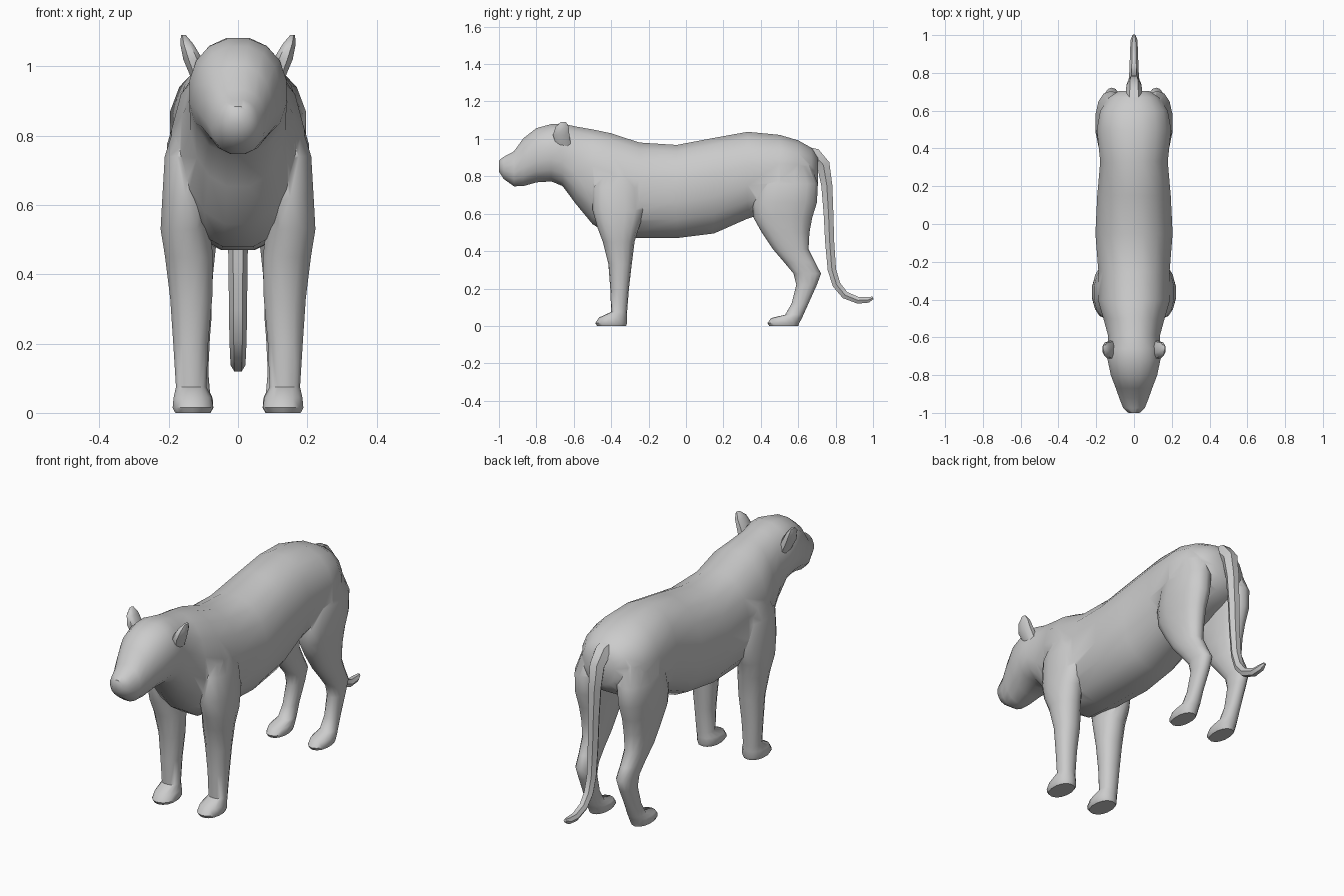
import bpy, bmesh, math

if "Cube" in bpy.data.objects:
    bpy.data.objects.remove(bpy.data.objects["Cube"])


def loft(name, rings, upright, sides=14, power=2.2, mirror=False):
    """Skin rings (pos, a0, a1, x0, x1); pos runs along z if upright, else along y."""
    bm = bmesh.new()
    for side in ((1, -1) if mirror else (1,)):
        loops = []
        for p, a0, a1, x0, x1 in rings:
            loop = []
            for i in range(sides):
                t = 2 * math.pi * (i + 0.5) / sides
                c, s = math.cos(t), math.sin(t)
                c = math.copysign(abs(c) ** (2 / power), c)
                s = math.copysign(abs(s) ** (2 / power), s)
                x = side * ((x0 + x1) / 2 + c * (x1 - x0) / 2)
                a = (a0 + a1) / 2 + s * (a1 - a0) / 2
                loop.append(bm.verts.new((x, a, p) if upright else (x, p, a)))
            loops.append(loop)
        for la, lb in zip(loops, loops[1:]):
            for i in range(sides):
                j = (i + 1) % sides
                bm.faces.new((la[i], la[j], lb[j], lb[i]))
        bm.faces.new(loops[0])
        bm.faces.new(loops[-1])
    bmesh.ops.recalc_face_normals(bm, faces=bm.faces)
    mesh = bpy.data.meshes.new(name)
    bm.to_mesh(mesh)
    bm.free()
    ob = bpy.data.objects.new(name, mesh)
    bpy.context.collection.objects.link(ob)
    return ob


def select(ob):
    bpy.ops.object.select_all(action='DESELECT')
    ob.select_set(True)
    bpy.context.view_layer.objects.active = ob


# head, neck and torso: y, bottom, top, half width
spine = [(-1.0, .825, .885, .03), (-.975, .785, .905, .058), (-.92, .745, .935, .08),
         (-.87, .745, 1.005, .098), (-.80, .765, 1.06, .125), (-.72, .77, 1.082, .142),
         (-.66, .745, 1.085, .142), (-.59, .65, 1.07, .14), (-.50, .54, 1.055, .165),
         (-.40, .475, 1.035, .195), (-.25, .465, .985, .192), (-.05, .465, .972, .208),
         (.15, .49, 1.01, .198), (.33, .57, 1.042, .182), (.50, .62, 1.025, .20),
         (.60, .66, .995, .182), (.67, .70, .955, .135), (.705, .75, .91, .08)]
body = loft("body", [(y, b, t, -w, w) for y, b, t, w in spine], False, sides=16)

# front legs: z, y range, x range
front = loft("front_legs", [
    (.86, -.45, -.27, .06, .175), (.74, -.50, -.23, .07, .213), (.62, -.50, -.22, .08, .22),
    (.53, -.475, -.25, .08, .225), (.45, -.445, -.275, .07, .212), (.33, -.415, -.29, .073, .197),
    (.20, -.405, -.305, .085, .188), (.075, -.40, -.315, .09, .18), (.045, -.465, -.315, .075, .187),
    (.015, -.485, -.315, .07, .19), (0, -.475, -.32, .08, .182)], True, mirror=True)

# hind legs with bent hocks
hind = loft("hind_legs", [
    (.88, .43, .66, .06, .165), (.76, .38, .705, .04, .205), (.66, .355, .70, .045, .205),
    (.58, .36, .675, .055, .195), (.50, .405, .66, .06, .185), (.41, .465, .655, .07, .175),
    (.34, .525, .69, .075, .165), (.28, .575, .722, .075, .16), (.22, .59, .70, .08, .155),
    (.12, .565, .655, .085, .155), (.06, .53, .628, .08, .16), (.042, .455, .62, .072, .17),
    (.015, .435, .605, .07, .172), (0, .445, .60, .078, .165)], True, mirror=True)

# fuse the legs into the torso
for legs in (front, hind):
    mod = body.modifiers.new("fuse", 'BOOLEAN')
    mod.operation, mod.solver, mod.object = 'UNION', 'EXACT', legs
    select(body)
    bpy.ops.object.modifier_apply(modifier=mod.name)
    bpy.data.objects.remove(legs)

# ears
ears = loft("ears", [(.95, -.69, -.61, .085, .13), (1.02, -.715, -.62, .10, .16),
                     (1.065, -.70, -.625, .128, .168), (1.09, -.67, -.64, .15, .165)],
            True, sides=8, mirror=True)

# tail: y, z, radius
curve = bpy.data.curves.new("tail", 'CURVE')
curve.dimensions = '3D'
curve.bevel_depth, curve.bevel_resolution, curve.use_fill_caps = 1, 1, True
path = [(.62, .92, .05), (.69, .91, .045), (.735, .86, .04), (.753, .75, .034), (.762, .6, .03),
        (.768, .45, .028), (.78, .3, .026), (.805, .22, .025), (.85, .165, .023),
        (.92, .137, .021), (.975, .14, .018), (1.0, .15, .008)]
spl = curve.splines.new('POLY')
spl.points.add(len(path) - 1)
for pt, (y, z, r) in zip(spl.points, path):
    pt.co, pt.radius = (0, y, z, 1), r
tail = bpy.data.objects.new("tail", curve)
bpy.context.collection.objects.link(tail)
select(tail)
bpy.ops.object.convert(target='MESH')

# smooth shading
for ob in (body, ears, tail):
    select(ob)
    bpy.ops.object.shade_smooth_by_angle(angle=math.radians(50))
